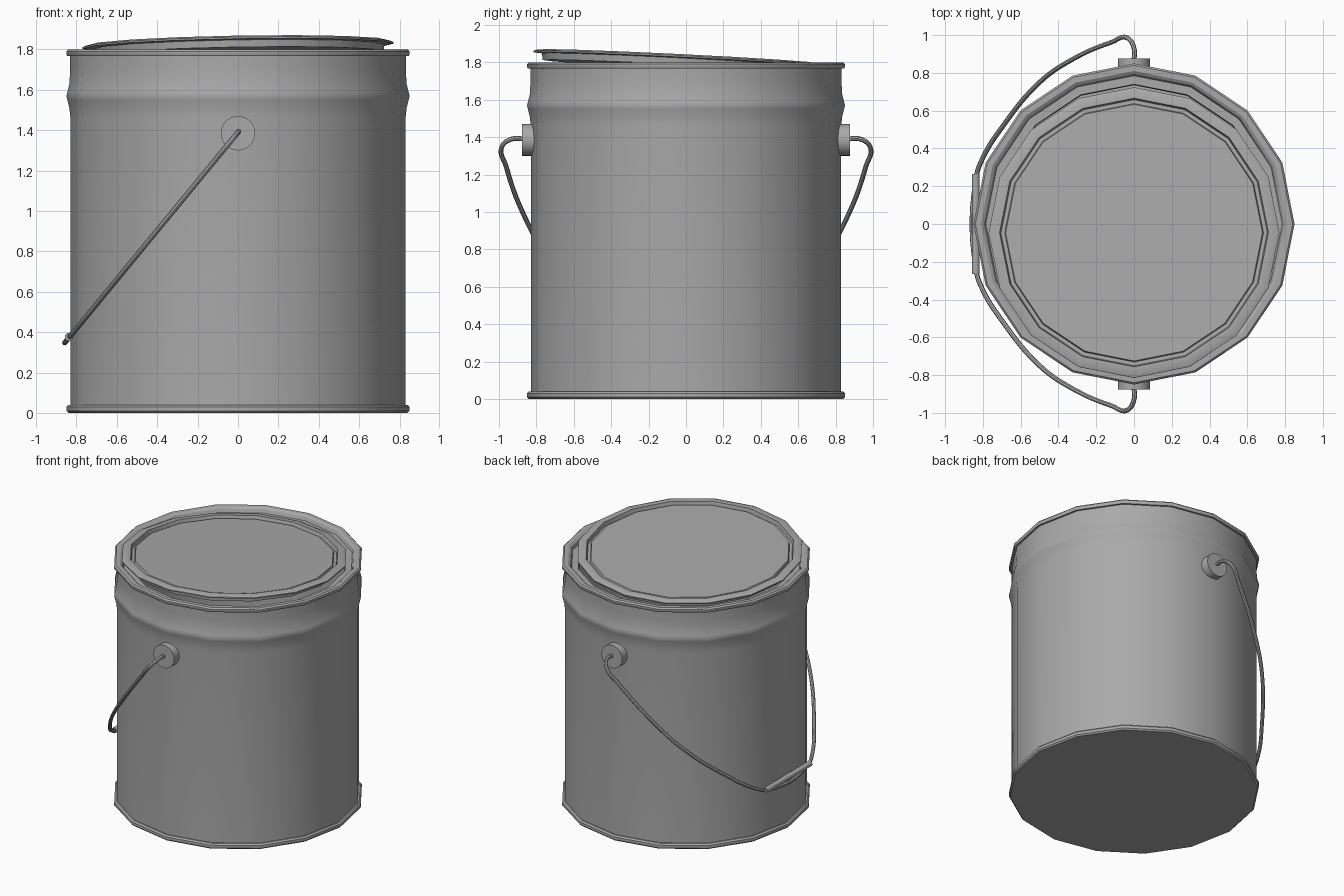
import bpy, bmesh, math
from mathutils import Matrix

cube = bpy.data.objects.get("Cube")
if cube:
    bpy.data.objects.remove(cube, do_unlink=True)

SIDES = 16

metal = bpy.data.materials.new("grey metal")
metal.use_nodes = True
grey = (0.4, 0.4, 0.4, 1)
metal.diffuse_color = grey
metal.node_tree.nodes["Principled BSDF"].inputs["Base Color"].default_value = grey


def finish(obj):
    """Assign the metal and smooth everything but the sharp edges."""
    obj.data.materials.clear()
    obj.data.materials.append(metal)
    bpy.ops.object.select_all(action="DESELECT")
    obj.select_set(True)
    bpy.context.view_layer.objects.active = obj
    bpy.ops.object.shade_smooth_by_angle(angle=math.radians(32))
    return obj


def lathe(name, profile):
    """Spin (radius, height) points that start and end on the axis."""
    bm = bmesh.new()
    verts = [bm.verts.new((r, 0, z)) for r, z in profile]
    edges = [bm.edges.new(pair) for pair in zip(verts, verts[1:])]
    bmesh.ops.spin(bm, geom=verts + edges, cent=(0, 0, 0), axis=(0, 0, 1),
                   angle=math.tau, steps=SIDES)
    bmesh.ops.remove_doubles(bm, verts=bm.verts, dist=0.0005)
    bmesh.ops.recalc_face_normals(bm, faces=bm.faces)
    mesh = bpy.data.meshes.new(name)
    bm.to_mesh(mesh)
    bm.free()
    obj = bpy.data.objects.new(name, mesh)
    bpy.context.collection.objects.link(obj)
    return finish(obj)


def rod(name, radius, length, location):
    """Cylinder lying along y."""
    bpy.ops.mesh.primitive_cylinder_add(vertices=32, radius=radius, depth=length,
                                        location=location,
                                        rotation=(math.pi / 2, 0, 0))
    obj = bpy.context.object
    obj.name = name
    return finish(obj)


# Hollow can: base ring, wall, bead, top rim, lid seat, inner wall and floor
lathe("can_body", [
    (0, 0), (0.84, 0), (0.85, 0.01), (0.85, 0.03), (0.84, 0.04), (0.83, 0.04),
    (0.83, 1.46), (0.835, 1.51), (0.845, 1.55), (0.85, 1.57), (0.845, 1.59),
    (0.835, 1.63), (0.831, 1.7), (0.832, 1.767), (0.845, 1.767), (0.85, 1.775),
    (0.85, 1.79), (0.84, 1.8), (0.81, 1.8), (0.795, 1.79), (0.785, 1.765),
    (0.74, 1.765), (0.735, 1.73), (0.81, 1.72), (0.81, 0.04), (0, 0.04),
])

# Loose lid, tipped up towards the front
lid = lathe("lid", [
    (0, -0.012), (0.68, -0.012), (0.685, -0.03), (0.705, -0.03), (0.712, 0),
    (0.75, 0), (0.77, -0.008), (0.77, -0.016), (0.725, -0.02), (0.72, -0.055),
    (0, -0.055),
])
lid.matrix_world = (Matrix.Translation((0, -0.045, 1.832))
                    @ Matrix.Rotation(-0.049, 4, "X")
                    @ Matrix.Rotation(-0.017, 4, "Y"))

# Round ears that hold the handle
for name, side in (("front_ear", -1), ("back_ear", 1)):
    rod(name, 0.085, 0.075, (0, side * 0.838, 1.385))

# Wire handle, hanging down on the right side
half = [(0, 0.86), (0, 0.93), (-0.035, 0.985), (-0.12, 0.962), (-0.32, 0.875),
        (-0.5, 0.75), (-0.7, 0.51), (-0.8, 0.35), (-0.835, 0.25)]
path = [(x, -y) for x, y in half] + half[::-1]
curve = bpy.data.curves.new("handle_wire", "CURVE")
curve.dimensions = "3D"
curve.bevel_depth = 0.013
curve.bevel_resolution = 2
curve.resolution_u = 6
curve.use_fill_caps = True
spline = curve.splines.new("BEZIER")
spline.bezier_points.add(len(path) - 1)
for point, (x, y) in zip(spline.bezier_points, path):
    point.co = (x, y, 1.39 + 1.215 * x)
    point.handle_left_type = point.handle_right_type = "AUTO"
wire = bpy.data.objects.new("handle_wire", curve)
bpy.context.collection.objects.link(wire)
bpy.ops.object.select_all(action="DESELECT")
wire.select_set(True)
bpy.context.view_layer.objects.active = wire
bpy.ops.object.convert(target="MESH")
finish(bpy.context.object)

# Grip around the middle of the handle
rod("handle_grip", 0.02, 0.53, (-0.838, 0, 0.376))
